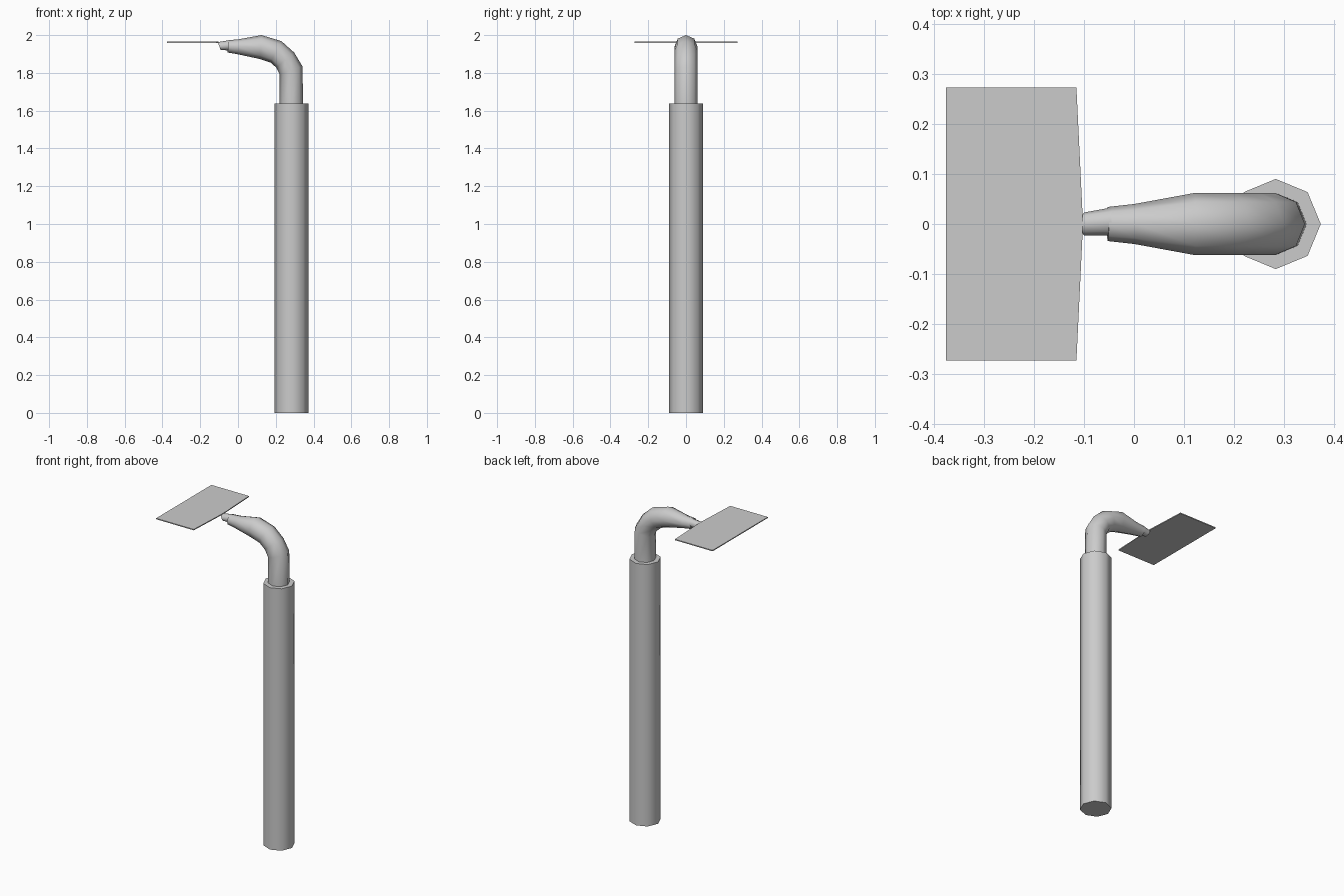
import bpy, bmesh, math
from mathutils import Vector

if "Cube" in bpy.data.objects:
    bpy.data.objects.remove(bpy.data.objects["Cube"], do_unlink=True)

grey = bpy.data.materials.new("light grey")
grey.use_nodes = True
colour = (0.6, 0.6, 0.6, 1)
grey.diffuse_color = colour
grey.node_tree.nodes["Principled BSDF"].inputs["Base Color"].default_value = colour

SIDES = 8


def finish(name, bm, smooth=True):
    bmesh.ops.recalc_face_normals(bm, faces=bm.faces)
    mesh = bpy.data.meshes.new(name)
    bm.to_mesh(mesh)
    bm.free()
    mesh.materials.append(grey)
    obj = bpy.data.objects.new(name, mesh)
    bpy.context.collection.objects.link(obj)
    if smooth:
        bpy.ops.object.select_all(action="DESELECT")
        obj.select_set(True)
        bpy.context.view_layer.objects.active = obj
        bpy.ops.object.shade_smooth_by_angle(angle=math.radians(60))
    return obj


def loft(name, sections):
    """Each section: outer (x, z), inner (x, z), y centre, y radius."""
    bm = bmesh.new()
    rings = []
    for (ox, oz), (ix, iz), yc, ry in sections:
        outer, inner = Vector((ox, yc, oz)), Vector((ix, yc, iz))
        mid, arm = (outer + inner) / 2, (outer - inner) / 2
        side = Vector((0, ry, 0))
        angles = [math.tau * i / SIDES for i in range(SIDES)]
        rings.append([bm.verts.new(mid + arm * math.cos(a) + side * math.sin(a))
                      for a in angles])
    for a, b in zip(rings, rings[1:]):
        for i in range(SIDES):
            j = (i + 1) % SIDES
            bm.faces.new((a[i], a[j], b[j], b[i]))
    bm.faces.new(rings[0])
    bm.faces.new(rings[-1])
    return finish(name, bm)


# Straight octagonal handle
loft("handle", [((0.373, z), (0.193, z), 0, 0.09) for z in (0, 1.637)])

# Curved tapering neck
loft("neck", [
    ((0.345, 1.63), (0.221, 1.63), 0, 0.062),
    ((0.341, 1.835), (0.221, 1.79), 0, 0.062),
    ((0.298, 1.907), (0.203, 1.828), 0, 0.062),
    ((0.23, 1.968), (0.172, 1.855), 0, 0.062),
    ((0.124, 2.0), (0.118, 1.873), 0, 0.062),
    ((0.005, 1.978), (-0.003, 1.899), 0, 0.04),
    ((-0.05, 1.973), (-0.055, 1.908), 0, 0.034),
])

# Short tang joining neck and blade, stepped in on one side
loft("tang", [
    ((-0.045, 1.973), (-0.045, 1.919), 0.005, 0.028),
    ((-0.107, 1.963), (-0.092, 1.921), 0, 0.023),
])

# Thin flat blade with a slightly peaked rear edge
bm = bmesh.new()
outline = [(-0.375, -0.273), (-0.115, -0.273), (-0.103, -0.025),
           (-0.103, 0.025), (-0.115, 0.273), (-0.375, 0.273)]
face = bm.faces.new([bm.verts.new((x, y, 1.959)) for x, y in outline])
top = bmesh.ops.extrude_face_region(bm, geom=[face])["geom"]
bmesh.ops.translate(bm, vec=(0, 0, 0.006),
                    verts=[v for v in top if isinstance(v, bmesh.types.BMVert)])
finish("blade", bm, smooth=False)
